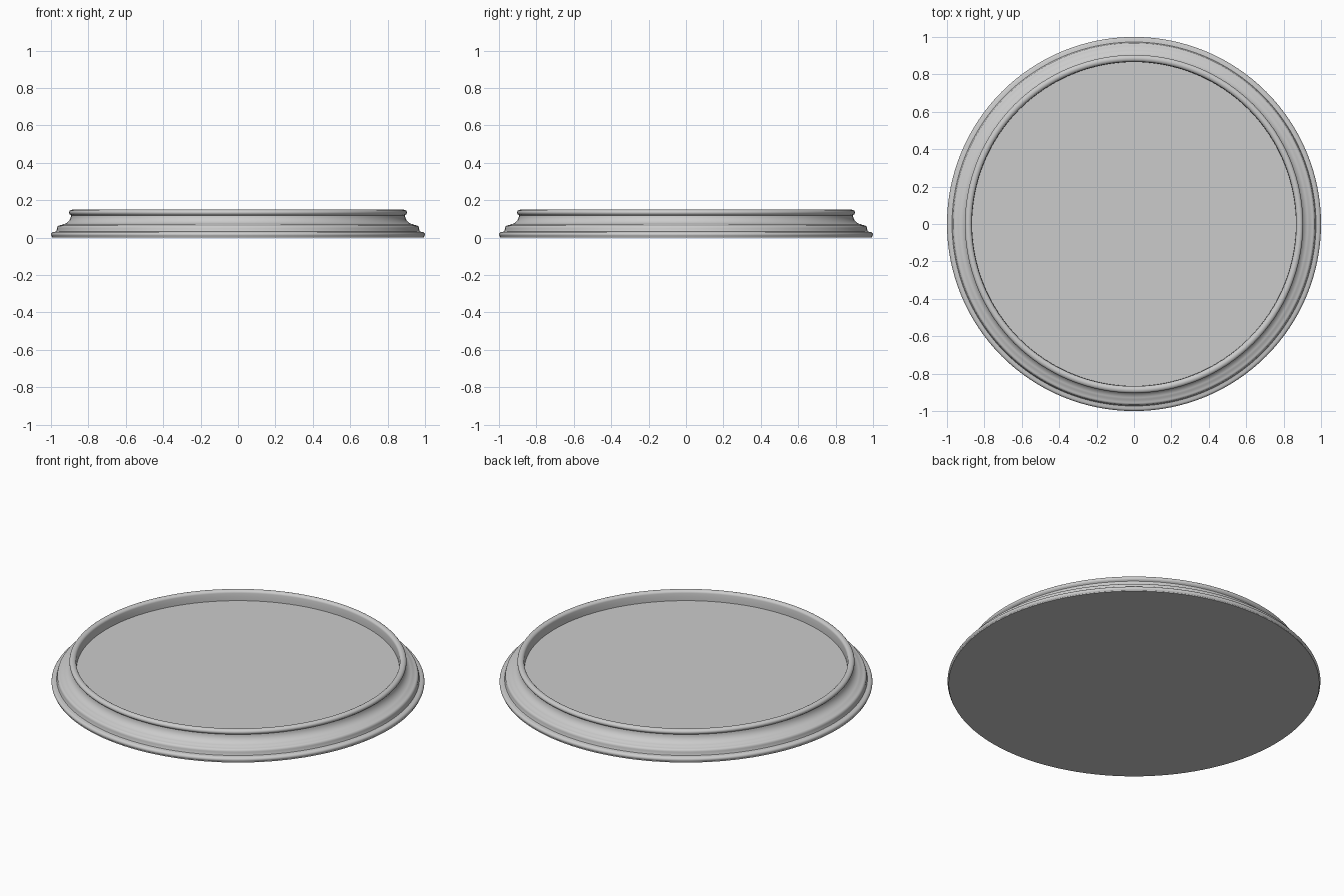
import bpy, bmesh, math

if "Cube" in bpy.data.objects:
    bpy.data.objects.remove(bpy.data.objects["Cube"])

SEGMENTS = 128


def lathe(name, profile):
    """Spin an (r, z) profile about z; both ends are closed on the axis."""
    bm = bmesh.new()
    rings = []
    for r, z in profile:
        if r == 0:
            rings.append([bm.verts.new((0, 0, z))] * SEGMENTS)
        else:
            rings.append([bm.verts.new((r * math.cos(2 * math.pi * i / SEGMENTS),
                                        r * math.sin(2 * math.pi * i / SEGMENTS), z))
                          for i in range(SEGMENTS)])
    for a, b in zip(rings, rings[1:]):
        for i in range(SEGMENTS):
            j = (i + 1) % SEGMENTS
            bm.faces.new(dict.fromkeys((a[i], a[j], b[j], b[i])))
    bmesh.ops.recalc_face_normals(bm, faces=bm.faces)
    mesh = bpy.data.meshes.new(name)
    bm.to_mesh(mesh)
    bm.free()
    obj = bpy.data.objects.new(name, mesh)
    bpy.context.collection.objects.link(obj)
    bpy.ops.object.select_all(action='DESELECT')
    obj.select_set(True)
    bpy.context.view_layer.objects.active = obj
    bpy.ops.object.shade_smooth_by_angle(angle=math.radians(35))
    return obj


def arc(cr, cz, rr, rz, start, end, steps=8):
    """Elliptical arc in the profile plane, angles in degrees."""
    return [(cr + rr * math.cos(math.radians(start + (end - start) * i / steps)),
             cz + rz * math.sin(math.radians(start + (end - start) * i / steps)))
            for i in range(steps + 1)]


# Flat underside and rounded foot
profile = [(0, 0), (0.994, 0)]
profile += arc(0.985, 0.016, 0.015, 0.014, -50, 90)
# Small step and second moulding
profile += [(0.973, 0.032)]
profile += arc(0.955, 0.048, 0.014, 0.017, -10, 90, 5)
# Concave cove sweeping up to the rim
profile += [(0.941, 0.068)]
profile += arc(0.941, 0.121, 0.048, 0.050, 265, 182)
# Rounded rim bead
profile += arc(0.886, 0.134, 0.018, 0.015, -40, 180, 14)
# Recessed inner wall and flat floor
profile += [(0.866, 0.115), (0.866, 0.091), (0, 0.091)]

lathe("round_base", profile)
